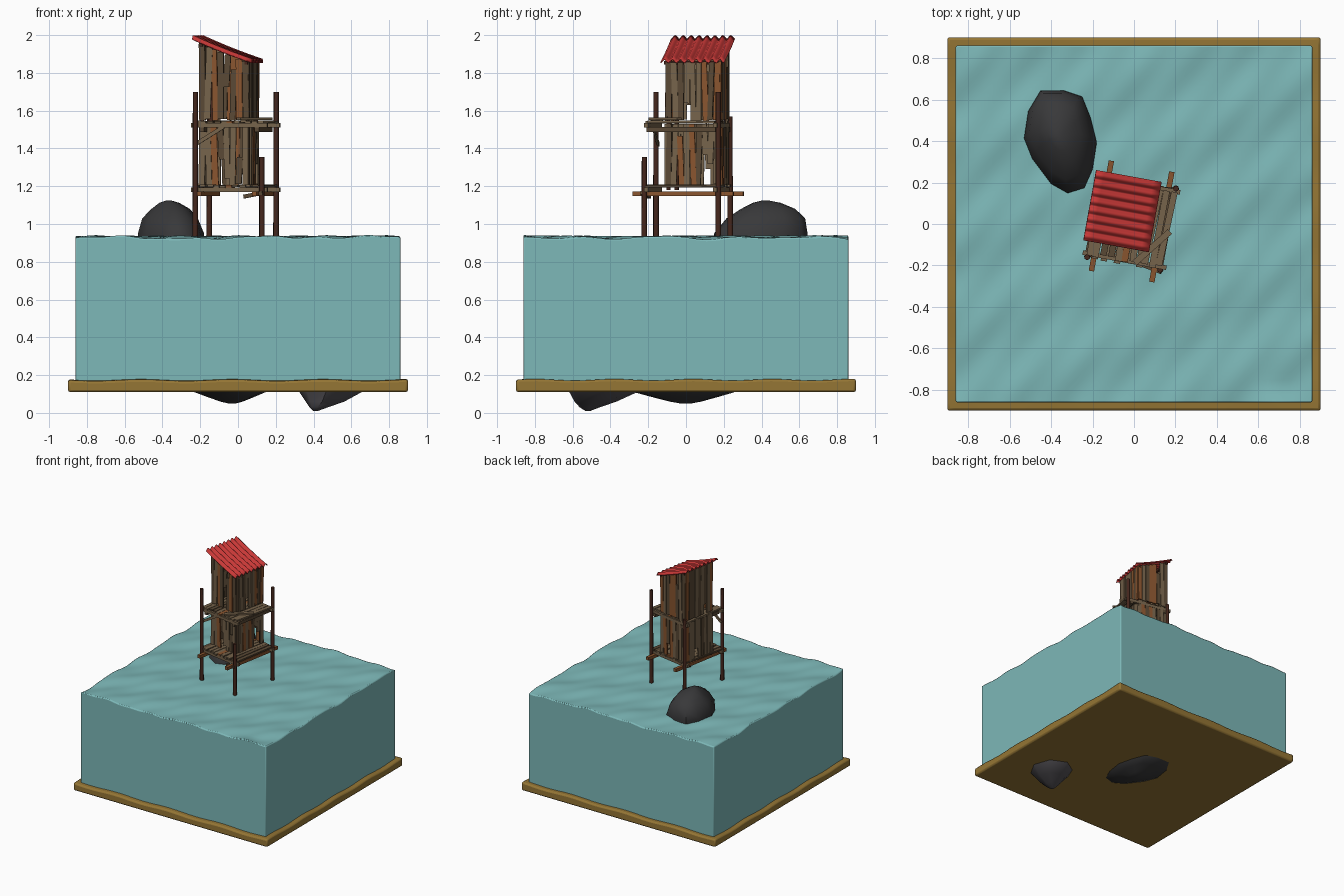
import bpy, bmesh, math, random
from mathutils import Vector, Matrix

if "Cube" in bpy.data.objects:
    bpy.data.objects.remove(bpy.data.objects["Cube"])

random.seed(7)
R = random.uniform


def material(name, rgb):
    m = bpy.data.materials.new(name)
    m.diffuse_color = (*rgb, 1)
    m.use_nodes = True
    m.node_tree.nodes["Principled BSDF"].inputs["Base Color"].default_value = m.diffuse_color
    return m


WATER = material("teal water", (0.205, 0.48, 0.48))
SAND = material("sand", (0.30, 0.18, 0.035))
ROCK = material("dark rock", (0.04, 0.04, 0.042))
ROCK2 = material("grey rock", (0.085, 0.08, 0.09))
RED = material("red roof", (0.58, 0.04, 0.038))
WOODS = [material("tan wood", (0.18, 0.125, 0.07)),
         material("orange wood", (0.25, 0.09, 0.028)),
         material("dark wood", (0.06, 0.02, 0.012)),
         material("grey brown wood", (0.10, 0.065, 0.035))]
TAN, ORANGE, DARK, BROWN = range(4)
TOWER = Matrix.Translation((-0.0125, 0.0075, 0)) @ Matrix.Rotation(math.radians(-10.3), 4, 'Z')


def finish(bm, name, mats, smooth=None, matrix=None):
    bmesh.ops.recalc_face_normals(bm, faces=bm.faces)
    me = bpy.data.meshes.new(name)
    bm.to_mesh(me)
    bm.free()
    for m in mats:
        me.materials.append(m)
    ob = bpy.data.objects.new(name, me)
    bpy.context.collection.objects.link(ob)
    if matrix:
        ob.matrix_world = matrix
    if smooth:
        bpy.context.view_layer.objects.active = ob
        ob.select_set(True)
        bpy.ops.object.shade_smooth_by_angle(angle=math.radians(smooth))
        ob.select_set(False)
    return ob


def wavy_block(name, half, bottom, height, mat, bevel):
    """Square block whose top is a grid displaced by a height function."""
    bm = bmesh.new()
    bmesh.ops.create_grid(bm, x_segments=48, y_segments=48, size=half)
    for v in bm.verts:
        v.co.z = height(v.co.x, v.co.y)
    rim = [e for e in bm.edges if e.is_boundary]
    new = bmesh.ops.extrude_edge_only(bm, edges=rim)["geom"]
    for v in new:
        if isinstance(v, bmesh.types.BMVert):
            v.co.z = bottom
    bmesh.ops.contextual_create(bm, geom=[e for e in new if isinstance(e, bmesh.types.BMEdge) and e.is_boundary])
    ob = finish(bm, name, [mat], 50)
    b = ob.modifiers.new("soft edges", 'BEVEL')
    b.width, b.segments, b.limit_method, b.angle_limit = bevel, 2, 'ANGLE', math.radians(55)


def sea(x, y):
    h = 0.928 + 0.006 * math.sin(7 * x - 15 * y) + 0.004 * math.sin(17 * x + 9 * y + 1) + 0.003 * math.sin(31 * x - 24 * y)
    return h + 0.028 * math.exp(-((x - 0.69) / 0.08) ** 2 - ((y + 0.86) / 0.05) ** 2)


wavy_block("water", 0.86, 0.15, sea, WATER, 0.008)
wavy_block("sand_base", 0.9, 0.11,
           lambda x, y: 0.172 + 0.004 * math.sin(13 * x + 2) + 0.004 * math.sin(15 * y + 1), SAND, 0.012)


def rock(name, outline, rings, mat):
    """Stack scaled copies of an outline: rings are (z, scale, centre x, centre y)."""
    bm = bmesh.new()
    n = len(outline)
    mx, my = (sum(p[i] for p in outline) / n for i in (0, 1))
    loops = [[bm.verts.new((cx + (x - mx) * s, cy + (y - my) * s, z)) for x, y in outline]
             for z, s, cx, cy in rings]
    for a, b in zip(loops, loops[1:]):
        for i in range(n):
            bm.faces.new((a[i], a[(i + 1) % n], b[(i + 1) % n], b[i]))
    bm.faces.new(loops[0])
    bm.faces.new(loops[-1])
    finish(bm, name, [mat], 50)


shape = [(-.45, .65), (-.34, .65), (-.25, .62), (-.21, .52), (-.18, .40), (-.20, .27), (-.24, .18),
         (-.32, .155), (-.40, .20), (-.49, .32), (-.53, .42), (-.51, .55)]
rock("sea_rock", shape, [(0.78, .95, -.34, .40), (0.95, 1, -.343, .405), (1.03, .84, -.35, .43),
                         (1.08, .58, -.35, .44), (1.112, .30, -.36, .43), (1.124, .08, -.365, .42)], ROCK)
rock("underside_rock", shape, [(0.14, 1.2, -.03, 0), (0.11, 1.08, -.03, 0), (0.085, .72, -.03, 0),
                               (0.06, .34, -.03, 0), (0.05, .12, -.03, 0)], ROCK)
pebble = [(.36, -.33), (.47, -.26), (.60, -.32), (.65, -.46), (.58, -.58), (.46, -.62), (.36, -.54), (.32, -.43)]
rock("underside_stone", pebble, [(0.14, 1.1, .49, -.44), (0.11, 1, .48, -.44), (0.06, .62, .455, -.48),
                                 (0.03, .30, .425, -.51), (0.01, .07, .41, -.52)], ROCK2)


def beam(bm, a, b, w, t, mat, side=(0, 0, 1)):
    """Box from a to b; w is measured across 'side', t along it."""
    a, b = Vector(a), Vector(b)
    d = (b - a).normalized()
    across = d.cross(Vector(side)).normalized()
    up = across.cross(d)
    m = Matrix((across, d, up)).transposed().to_4x4()
    m.translation = (a + b) / 2
    m = m @ Matrix.Diagonal((w, (b - a).length, t, 1))
    for v in bmesh.ops.create_cube(bm, size=1, matrix=m)["verts"]:
        for f in v.link_faces:
            f.material_index = mat


def wood():
    return random.choices([TAN, ORANGE, BROWN], [5, 2.5, 2.5])[0]


# four stilts, slightly leaning
bm = bmesh.new()
for x, y, top in ((-.18, -.2, 1.7), (-.18, .2, 1.57), (.18, .2, 1.7), (.18, -.2, 1.355)):
    r = 0.017
    lean = Vector((R(-.004, .008), R(-.004, .004), 0))
    post = bmesh.ops.create_cone(bm, cap_ends=True, segments=8, radius1=r, radius2=r * .8, depth=top - 0.2,
                                 matrix=Matrix.Translation((x, y, (top + 0.2) / 2)))["verts"]
    for v in post:
        if v.co.z > 1:
            v.co += lean
finish(bm, "stilts", [WOODS[DARK]], 50, TOWER)

# decks: joists below, planks across
for name, top, reach, joist in (("lower_deck", 1.21, .20, ORANGE), ("upper_deck", 1.55, .19, BROWN)):
    bm = bmesh.new()
    for s in (-1, 1):
        out = .265 if joist == ORANGE else .19
        beam(bm, (s * .148, -out, top - .05), (s * .148, out + .01, top - .05), .026, .026, joist)
        beam(bm, (-.205, s * .185, top - .028), (.205, s * .185, top - .028), .022, .024, TAN)
    n = 11
    for i in range(n):
        x = -.19 + .38 * (i + .5) / n
        j = R(-.006, .006)
        beam(bm, (x + j, -reach + R(-.008, .012), top - .009 + R(-.003, .003)),
             (x - j, reach + R(-.012, .008), top - .009 + R(-.003, .003)), .031, .013, wood())
    if name == "upper_deck":
        beam(bm, (.05, -.19, 1.557), (.19, -.01, 1.557), .03, .012, TAN)
    else:
        beam(bm, (.08, -.19, 1.145), (.185, -.21, 1.165), .02, .02, BROWN)
    finish(bm, name, WOODS, None, TOWER)

U0, U1, V0, V1 = -.178, .088, -.1, .19


def roof_z(u):
    t = (u + .21) / .316
    return 1.988 - 0.145 * t + 0.02 * t * t


# cabin walls: uneven upright planks in two storeys
def wall(name, a, b, n, gaps):
    bm = bmesh.new()
    a, b = Vector(a), Vector(b)
    d = (b - a).normalized()
    normal = Vector((d.y, -d.x, 0))
    step = (b - a).length / n
    for storey in (0, 1):
        for i in range(n):
            p = a + d * step * (i + .5) + normal * R(-.004, .004)
            low, high = (1.2, 1.53) if storey == 0 else (1.545, roof_z(p.x) - .014)
            low += R(0, .012)
            if (storey, i) in gaps:
                f0, f1 = gaps[(storey, i)]
                low, high = low + (high - low) * f0, low + (high - low) * f1
            lean = d * R(-.006, .006)
            beam(bm, (p - lean).to_3d() + Vector((0, 0, low)), (p + lean).to_3d() + Vector((0, 0, high)),
                 step * R(.84, 1.02), .011, wood(), normal)
    finish(bm, name, WOODS, None, TOWER)


wall("front_wall", (U0, V0, 0), (U1, V0, 0), 8, {(0, 3): (.42, 1), (0, 6): (0, .45), (1, 4): (.5, 1), (1, 5): (0, .8), (0, 4): (.1, 1)})
wall("back_wall", (U1, V1, 0), (U0, V1, 0), 8, {(0, 2): (.3, 1), (1, 5): (0, .75)})
wall("right_wall", (U1, V0, 0), (U1, V1, 0), 9, {(0, 6): (.5, 1), (0, 7): (.35, 1), (1, 3): (.3, 1), (0, 2): (0, .8)})
wall("left_wall", (U0, V1, 0), (U0, V0, 0), 9, {(0, 3): (.25, 1), (1, 6): (.2, 1)})

# corner studs, roof rails and diagonal brace
bm = bmesh.new()
for u in (U0 + .012, U1 - .012):
    for v in (V0 + .012, V1 - .012):
        beam(bm, (u, v, 1.18), (u, v, roof_z(u) - .012), .02, .02, DARK, (0, 1, 0))
    beam(bm, (u, V0 - .01, roof_z(u) - .02), (u, V1 + .01, roof_z(u) - .02), .018, .018, DARK)
beam(bm, (-.185, -.19, 1.42), (-.03, -.19, 1.515), .012, .02, TAN)
finish(bm, "cabin_frame", WOODS, None, TOWER)

# corrugated roof sheet
bm = bmesh.new()
NU, NV = 8, 64
grid = [[bm.verts.new((-.212 + .32 * i / NU, -.125 + .342 * j / NV,
                       roof_z(-.21 + .316 * i / NU) + .009 * math.cos(16 * math.pi * j / NV + math.pi)))
         for j in range(NV + 1)] for i in range(NU + 1)]
for i in range(NU):
    for j in range(NV):
        bm.faces.new((grid[i][j], grid[i + 1][j], grid[i + 1][j + 1], grid[i][j + 1]))
roof = finish(bm, "corrugated_roof", [RED], 50, TOWER)
s = roof.modifiers.new("sheet thickness", 'SOLIDIFY')
s.thickness, s.offset = 0.006, 0
